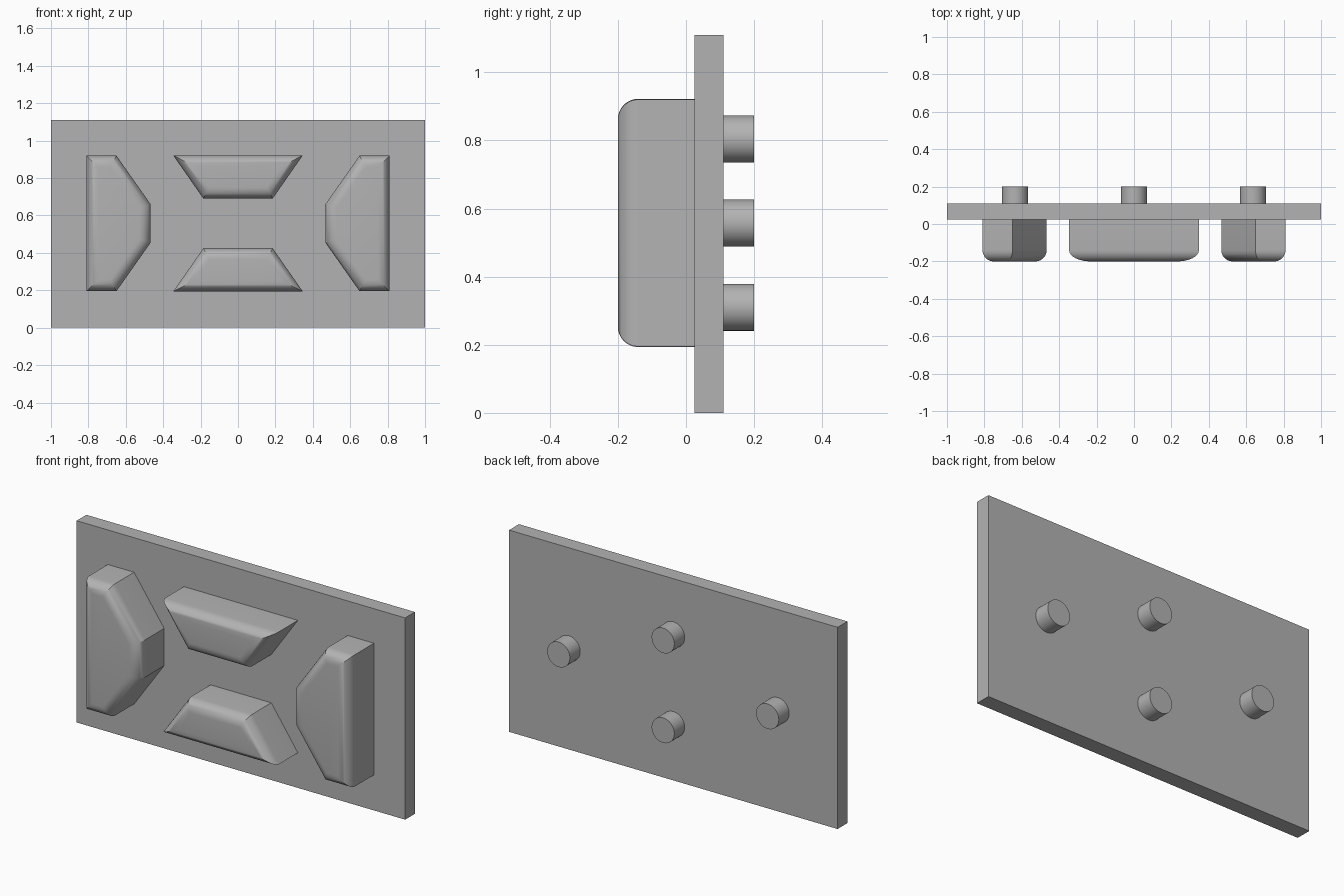
import bpy
import bmesh
from math import sin, cos, pi, radians
from mathutils import Vector

cube = bpy.data.objects.get("Cube")
if cube:
    bpy.data.objects.remove(cube, do_unlink=True)

# Single grey material
grey = bpy.data.materials.new("plain grey")
grey.use_nodes = True
colour = (0.45, 0.45, 0.45, 1)
grey.diffuse_color = colour
grey.node_tree.nodes["Principled BSDF"].inputs["Base Color"].default_value = colour

FRONT, PLATE_FRONT, PLATE_BACK, BACK = -0.2, 0.025, 0.11, 0.2
HEIGHT = 1.11
FILLET, STEPS = 0.06, 8


def inset(outline, d):
    """Move every edge of a counter-clockwise outline inwards by d."""
    result = []
    for i, p in enumerate(outline):
        a = (p - outline[i - 1]).normalized()
        b = (outline[(i + 1) % len(outline)] - p).normalized()
        na, nb = Vector((-a.y, a.x)), Vector((-b.y, b.x))
        result.append(p + (na + nb) * d / (1 + na.dot(nb)))
    return result


def loft(name, layers):
    """Skin a stack of (y, outline) layers and cap both ends."""
    bm = bmesh.new()
    rings = [[bm.verts.new((p.x, y, p.y)) for p in pts] for y, pts in layers]
    for r, s in zip(rings, rings[1:]):
        for i in range(len(r)):
            j = (i + 1) % len(r)
            bm.faces.new((r[i], r[j], s[j], s[i]))
    bm.faces.new(rings[0])
    bm.faces.new(rings[-1])
    bmesh.ops.recalc_face_normals(bm, faces=bm.faces)
    mesh = bpy.data.meshes.new(name)
    bm.to_mesh(mesh)
    bm.free()
    mesh.materials.append(grey)
    obj = bpy.data.objects.new(name, mesh)
    bpy.context.collection.objects.link(obj)
    bpy.ops.object.select_all(action="DESELECT")
    obj.select_set(True)
    bpy.context.view_layer.objects.active = obj
    bpy.ops.object.shade_smooth_by_angle(angle=radians(30))
    return obj


def raised_block(name, points):
    """Block whose front edges are rounded over."""
    outline = [Vector(p) for p in points]
    layers = [(PLATE_FRONT, outline)]
    for k in range(STEPS + 1):
        t = k / STEPS * pi / 2
        layers.append((FRONT + FILLET * (1 - sin(t)),
                       inset(outline, FILLET * (1 - cos(t)))))
    loft(name, layers)


def stud(name, x, z, radius=0.069, sides=48):
    ring = [Vector((x + radius * cos(2 * pi * i / sides),
                    z + radius * sin(2 * pi * i / sides))) for i in range(sides)]
    loft(name, [(PLATE_BACK, ring), (BACK, ring)])


# Back plate
plate = [Vector(p) for p in ((-1, 0), (1, 0), (1, HEIGHT), (-1, HEIGHT))]
loft("back_plate", [(PLATE_FRONT, plate), (PLATE_BACK, plate)])

# Side blocks, mirrored across x
side = [(0.81, 0.195), (0.81, 0.92), (0.65, 0.92),
        (0.467, 0.66), (0.467, 0.455), (0.65, 0.195)]
raised_block("left_block", side)
raised_block("right_block", [(-x, z) for x, z in reversed(side)])

# Top and bottom blocks, mirrored about the middle height
bottom = [(-0.347, 0.193), (0.347, 0.193), (0.185, 0.425), (-0.185, 0.425)]
raised_block("bottom_block", bottom)
raised_block("top_block", [(x, HEIGHT + 0.005 - z) for x, z in reversed(bottom)])

# Studs on the back
for name, x, z in (("left_stud", 0.636, 0.557), ("right_stud", -0.636, 0.557),
                   ("top_stud", 0, 0.804), ("bottom_stud", 0, 0.31)):
    stud(name, x, z)
